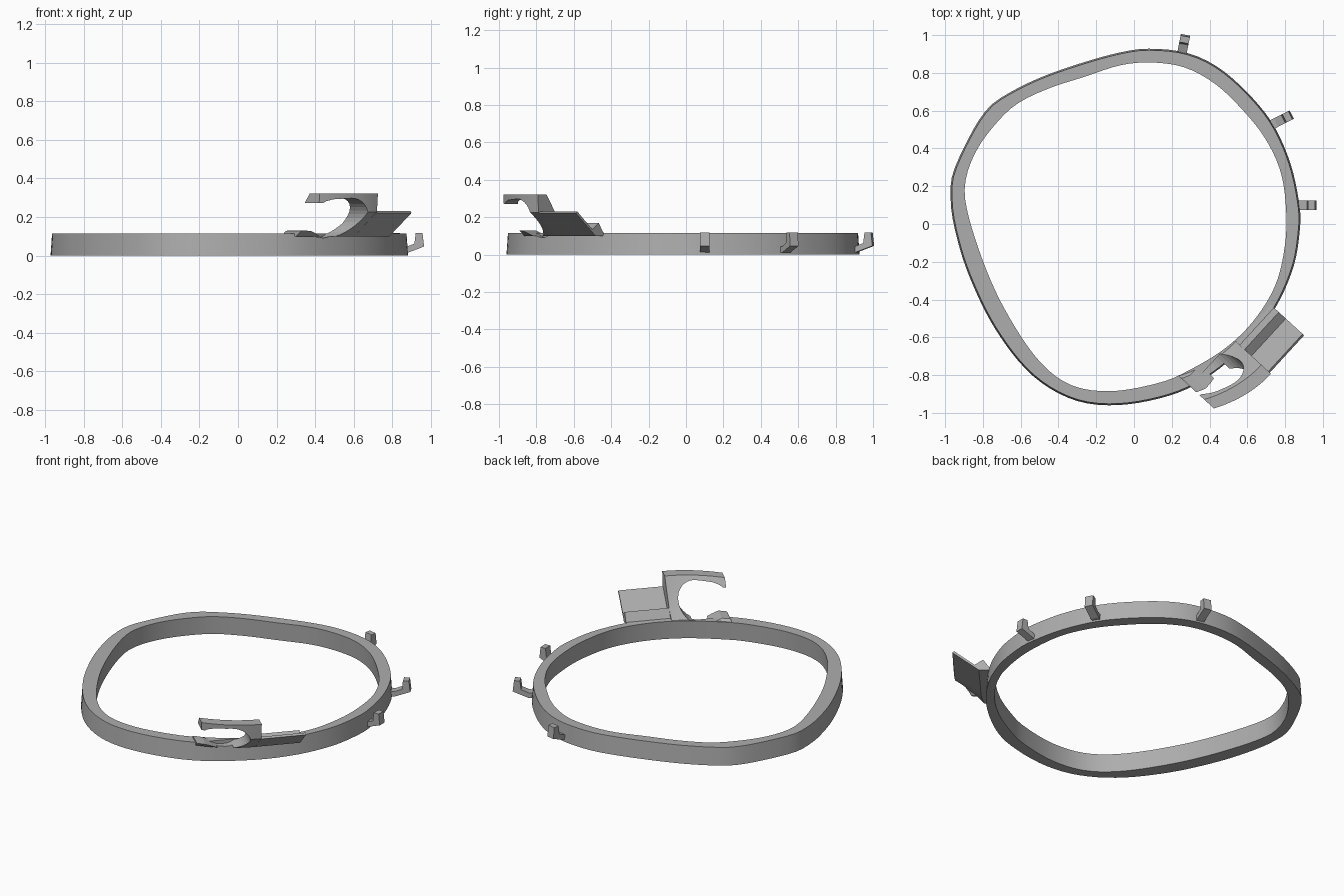
import bpy, bmesh, math
from mathutils import Vector

if "Cube" in bpy.data.objects:
    bpy.data.objects.remove(bpy.data.objects["Cube"])

grey = bpy.data.materials.new("mid_grey")
grey.diffuse_color = (0.42, 0.42, 0.42, 1)
grey.use_nodes = True
grey.node_tree.nodes["Principled BSDF"].inputs["Base Color"].default_value = grey.diffuse_color


def make(name, verts, faces, smooth=True):
    me = bpy.data.meshes.new(name)
    me.from_pydata(verts, [], faces)
    bm = bmesh.new()
    bm.from_mesh(me)
    bmesh.ops.recalc_face_normals(bm, faces=bm.faces)
    bm.to_mesh(me)
    bm.free()
    me.materials.append(grey)
    ob = bpy.data.objects.new(name, me)
    bpy.context.collection.objects.link(ob)
    if smooth:
        bpy.ops.object.select_all(action='DESELECT')
        ob.select_set(True)
        bpy.context.view_layer.objects.active = ob
        bpy.ops.object.shade_smooth_by_angle(angle=math.radians(25))
    return ob


def loft(name, sections, closed=False, smooth=True):
    """Join equal-length section loops into a solid."""
    k, n = len(sections[0]), len(sections)
    verts = [p for s in sections for p in s]
    faces = []
    for i in range(n if closed else n - 1):
        a, b = i * k, ((i + 1) % n) * k
        faces += [(a + j, a + (j + 1) % k, b + (j + 1) % k, b + j) for j in range(k)]
    if not closed:
        faces += [tuple(range(k)), tuple(range((n - 1) * k, n * k))]
    return make(name, verts, faces, smooth)


def smooth_loop(pts, steps=8):
    """Closed Catmull-Rom curve as sorted (angle, radius) pairs."""
    out, n = [], len(pts)
    for i in range(n):
        a, b, c, d = (Vector(pts[(i + k) % n]) for k in (-1, 0, 1, 2))
        for j in range(steps):
            t = j / steps
            p = 0.5 * (2 * b + (c - a) * t + (2 * a - 5 * b + 4 * c - d) * t * t
                       + (3 * b - a - 3 * c + d) * t ** 3)
            out.append((math.atan2(p.y, p.x), p.length))
    out.sort()
    return ([(out[-1][0] - math.tau, out[-1][1])] + out
            + [(out[0][0] + math.tau, out[0][1])])


def radius_at(polar, ang):
    for (a0, r0), (a1, r1) in zip(polar, polar[1:]):
        if a0 <= ang <= a1:
            return r0 + (r1 - r0) * (ang - a0) / max(a1 - a0, 1e-9)
    return polar[-1][1]


# Ring band: irregular rounded outline, slightly flared at the bottom
outer = smooth_loop([
    (.08, .92), (.27, .90), (.43, .83), (.585, .70), (.725, .53), (.82, .32),
    (.868, .10), (.87, -.03), (.835, -.23), (.735, -.45), (.575, -.65),
    (.345, -.83), (.135, -.915), (-.12, -.952), (-.34, -.915), (-.55, -.78),
    (-.735, -.54), (-.87, -.26), (-.94, -.03), (-.963, .13), (-.95, .27),
    (-.85, .485), (-.765, .61), (-.67, .68), (-.5, .765), (-.29, .84), (-.075, .90)])
inner = smooth_loop([
    (.09, .855), (.265, .83), (.425, .745), (.56, .62), (.69, .46), (.775, .28),
    (.805, .08), (.80, -.105), (.75, -.32), (.635, -.51), (.48, -.66), (.29, -.775),
    (.135, -.84), (-.12, -.885), (-.34, -.85), (-.515, -.71), (-.685, -.45),
    (-.80, -.195), (-.885, .08), (-.89, .24), (-.825, .405), (-.71, .555),
    (-.605, .645), (-.445, .72), (-.26, .78), (-.075, .84)])
N = 112
sections = []
for i in range(N):
    a = -math.pi + (i + .5) * math.tau / N
    ro, ri = radius_at(outer, a), radius_at(inner, a)
    sections.append([(r * math.cos(a), r * math.sin(a), z) for r, z in
                     ((ro + .008, 0), (ro, .115), (ri, .115), (ri + .006, 0))])
ring = loft("ring_band", sections, closed=True)

# Three small L-shaped hooks on the outside of the ring
hook_profile = [(-.03, .012), (.0, .012), (.093, .047), (.085, .118),
                (.05, .118), (.043, .062), (0, .045), (-.03, .045)]
for i, (x, y, deg) in enumerate([(.255, .91, 79), (.752, .537, 27), (.872, .1, 0)]):
    c, s = math.cos(math.radians(deg)), math.sin(math.radians(deg))
    loft(f"side_hook_{i + 1}",
         [[(x + u * c - w * s, y + u * s + w * c, z) for u, z in hook_profile]
          for w in (-.025, .025)], smooth=False)

# Bracket frame: s runs along the ring, n runs outward
ORIGIN = Vector((.741, -.443))
T = Vector((.676, .737))
NRM = Vector((.737, -.676))


def place(s, n, z):
    p = ORIGIN + T * s + NRM * n
    return (p.x, p.y, z)


# V-grooved bracket plate
plate = [(-.03, .1), (.06, .1), (.2165, .222), (.206, .232), (.085, .135),
         (.035, .17), (0, .118), (-.03, .114)]
loft("bracket_plate", [[place(s, n, z) for n, z in plate] for s in (0, -.272)],
     smooth=False)

# Curved clip arm, bent to follow the ring
arm = [(-.03, .1), (.06, .1), (.218, .225), (.225, .322), (.155, .322),
       (.09, .23), (.035, .165), (-.03, .114)]
stations = [-.268 - .34 * i / 12 for i in range(13)]
clip = loft("clip_arm", [[place(s, n - .85 * (s + .268) ** 2, z) for n, z in arm]
                         for s in stations])

# Round open notch cut through the clip and into the ring's outer edge
notch = [(-.8, .275), (-.59, .272), (-.575, .282), (-.54, .292)]
for i in range(17):
    a = math.pi / 2 - math.pi * i / 16
    notch.append((-.44 + .112 * math.cos(a), .195 + .103 * math.sin(a)))
notch += [(-.48, .096), (-.52, .113), (-.56, .128), (-.6, .13), (-.64, .12), (-.8, .12)]
for target, n0 in ((clip, -.25), (ring, -.045)):
    cutter = loft("notch_cutter", [[place(s, n, z) for s, z in notch]
                                   for n in (n0, .5)], smooth=False)
    cutter.hide_render = True
    cutter.hide_set(True)
    mod = target.modifiers.new("notch", 'BOOLEAN')
    mod.operation = 'DIFFERENCE'
    mod.solver = 'EXACT'
    mod.object = cutter
